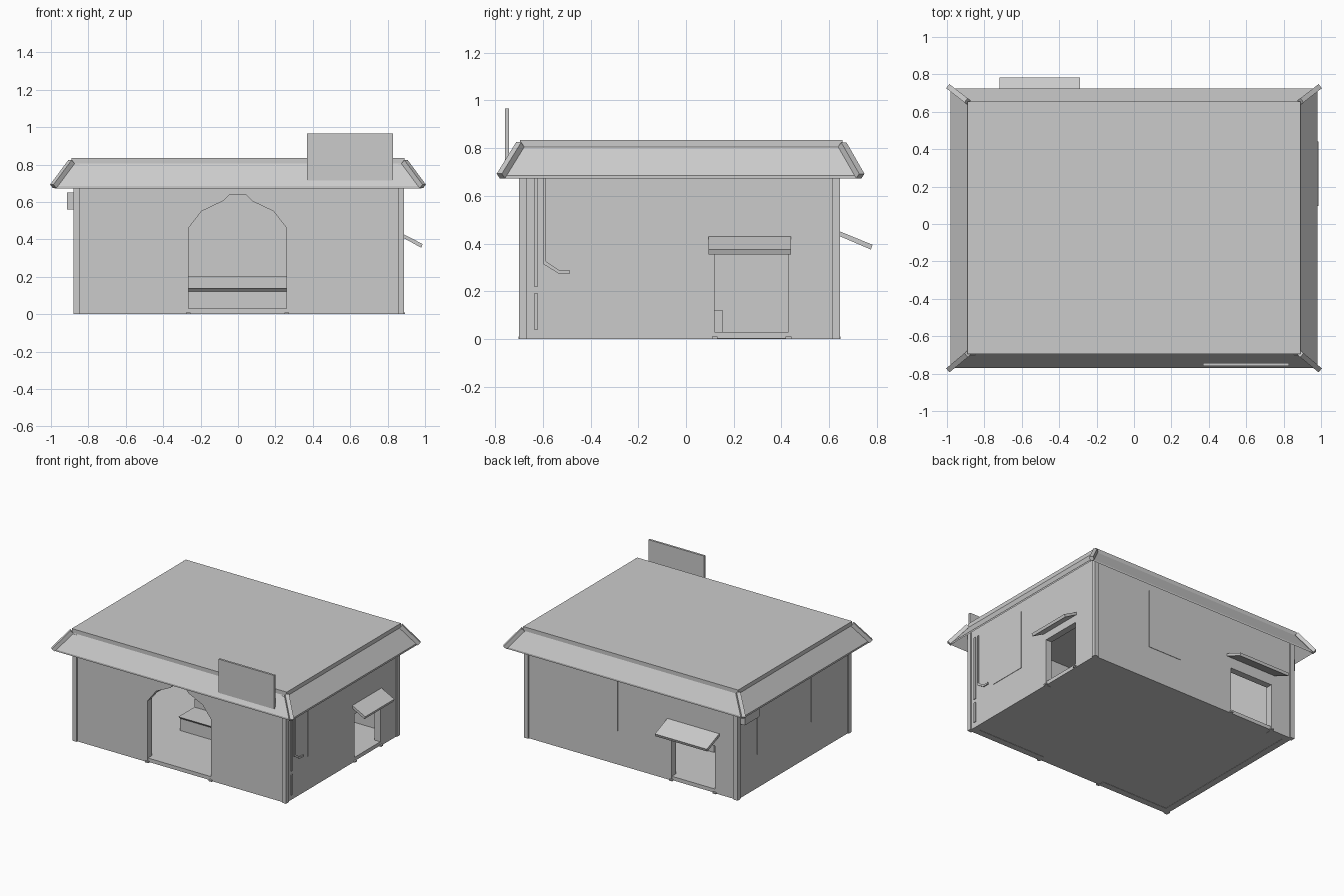
import bpy, bmesh
from mathutils import Vector

cube = bpy.data.objects.get("Cube")
if cube:
    bpy.data.objects.remove(cube)

GREY = bpy.data.materials.new("plain_grey")
GREY.use_nodes = True
COLOUR = (0.6, 0.6, 0.6, 1)
GREY.diffuse_color = COLOUR
GREY.node_tree.nodes["Principled BSDF"].inputs["Base Color"].default_value = COLOUR

# Outer wall planes and shared sizes
LEFT, RIGHT, FRONT, BACK = 0.88, -0.87, -0.69, 0.635
THICK, WALL_TOP, FLOOR = 0.05, 0.8, 0.03


def finish(name, bm):
    bmesh.ops.recalc_face_normals(bm, faces=bm.faces)
    mesh = bpy.data.meshes.new(name)
    bm.to_mesh(mesh)
    bm.free()
    mesh.materials.append(GREY)
    obj = bpy.data.objects.new(name, mesh)
    bpy.context.collection.objects.link(obj)
    return obj


def box(name, x, y, z):
    bm = bmesh.new()
    bmesh.ops.create_cube(bm, size=1)
    for v in bm.verts:
        v.co = [r[0] if c < 0 else r[1] for c, r in zip(v.co, (x, y, z))]
    return finish(name, bm)


def prism(name, outline, axis, start, end):
    """Extrude an outline along x or y; its points are (other axis, z)."""
    bm = bmesh.new()
    place = (lambda p: (start, p[0], p[1])) if axis == "x" else (lambda p: (p[0], start, p[1]))
    face = bm.faces.new([bm.verts.new(place(p)) for p in outline])
    out = bmesh.ops.extrude_face_region(bm, geom=[face])
    step = Vector((end - start, 0, 0)) if axis == "x" else Vector((0, end - start, 0))
    bmesh.ops.translate(bm, vec=step, verts=[g for g in out["geom"] if isinstance(g, bmesh.types.BMVert)])
    return finish(name, bm)


def beam(name, a, b, width, height):
    a, b = Vector(a), Vector(b)
    obj = box(name, (-width / 2, width / 2), (-height / 2, height / 2), (0, (b - a).length))
    obj.rotation_mode = "QUATERNION"
    obj.rotation_quaternion = (b - a).to_track_quat("Z", "Y")
    obj.location = a
    return obj


def wall_outline(low, high, opening=()):
    return [(low, 0), *opening, (high, 0), (high, WALL_TOP), (low, WALL_TOP)]


def doorway(low, high, top=0.355):
    return [(low, 0), (low, top), (high, top), (high, 0)]


# Walls with their openings
arch = [(-0.265, 0), (-0.265, 0.46), (-0.195, 0.55), (-0.08, 0.605), (-0.045, 0.64),
        (0.04, 0.64), (0.075, 0.605), (0.19, 0.55), (0.26, 0.46), (0.26, 0)]
SIDE_DOOR, BACK_DOOR = (0.12, 0.43), (-0.685, -0.325)
prism("front_wall", wall_outline(RIGHT, LEFT, arch), "y", FRONT, FRONT + THICK)
prism("back_wall", wall_outline(RIGHT, LEFT, doorway(*BACK_DOOR)), "y", BACK - THICK, BACK)
inner = (FRONT + THICK, BACK - THICK)
prism("left_wall", wall_outline(*inner, doorway(*SIDE_DOOR)), "x", LEFT - THICK, LEFT)
prism("right_wall", wall_outline(*inner), "x", RIGHT, RIGHT + THICK)
box("floor", (RIGHT + 0.003, LEFT - 0.003), (FRONT + 0.003, BACK - 0.003), (0.002, FLOOR))

# Corner posts
for x, xname in ((-0.88, "right"), (0.855, "left")):
    for y, yname in ((-0.7, "front"), (0.613, "back")):
        box(f"{yname}_{xname}_post", (x, x + 0.033), (y, y + 0.033), (0, WALL_TOP))

# Window panels, nearly flush with the walls
PANEL, GAP = (0.25, 0.69), 0.003
for n, span in enumerate(((-0.73, -0.435), (0.43, 0.72))):
    box(f"front_window_{n}", span, (FRONT - GAP, FRONT), PANEL)
for n, span in enumerate(((-0.52, -0.235), (0.11, 0.4))):
    box(f"right_window_{n}", (RIGHT - GAP, RIGHT), span, PANEL)
box("left_window", (LEFT, LEFT + GAP), (-0.435, -0.14), PANEL)
box("back_window", (0.12, 0.4), (BACK, BACK + GAP), PANEL)

# Flat roof deck
IN_X, IN_Y = (-0.89, 0.89), (-0.695, 0.655)
OUT_X, OUT_Y = (-0.98, 0.98), (-0.77, 0.725)
box("roof_deck", IN_X, IN_Y, (0.785, 0.835))

# Sloping eaves: a closed ring swept round the deck
bm = bmesh.new()
rings = []
for t, z in ((0, 0.805), (1, 0.685), (1, 0.672), (0, 0.786)):
    mix = lambda a, b: a + (b - a) * t
    corners = ((0, 0), (1, 0), (1, 1), (0, 1))
    rings.append([bm.verts.new((mix(IN_X[i], OUT_X[i]), mix(IN_Y[j], OUT_Y[j]), z)) for i, j in corners])
for r in range(4):
    a, b = rings[r], rings[(r + 1) % 4]
    for c in range(4):
        d = (c + 1) % 4
        bm.faces.new((a[c], a[d], b[d], b[c]))
finish("eaves", bm)

# Hip beams on the four corners
for i, xname in enumerate(("right", "left")):
    for j, yname in enumerate(("front", "back")):
        beam(f"{yname}_{xname}_hip", (IN_X[i], IN_Y[j], 0.815),
             (OUT_X[i] * 1.008, OUT_Y[j] * 1.008, 0.683), 0.028, 0.028)

# Blank roof board
box("roof_board", (0.37, 0.83), (-0.758, -0.742), (0.715, 0.967))


# Door awnings
def awning(name, axis, wall, reach, span, top, drop):
    outline = [(wall, top), (wall + reach, top - drop),
               (wall + reach - 0.007, top - drop - 0.02), (wall, top - 0.02)]
    prism(name, outline, axis, *span)


awning("back_awning", "x", BACK, 0.147, (-0.72, -0.29), 0.455, 0.06)
side = [(LEFT, 0.43), (0.987, 0.375), (0.98, 0.355), (LEFT, 0.41)]
prism("side_awning", side, "y", 0.095, 0.44)

# Small feet beside each opening
FOOT = 0.012
for n, x in enumerate((-0.265, 0.26)):
    box(f"front_foot_{n}", (x - FOOT, x + FOOT), (FRONT - FOOT, FRONT + FOOT), (0, 0.01))
for n, x in enumerate(BACK_DOOR):
    box(f"back_foot_{n}", (x - FOOT, x + FOOT), (BACK - FOOT, BACK + FOOT), (0, 0.01))
for n, y in enumerate(SIDE_DOOR):
    box(f"side_foot_{n}", (LEFT - FOOT, LEFT + FOOT), (y - FOOT, y + FOOT), (0, 0.01))

# Counter inside the arch
counter = [(-0.2, FLOOR), (-0.2, 0.12), (-0.22, 0.14), (-0.03, 0.14), (-0.03, 0.2),
           (0, 0.2), (0, 0.12), (0.155, 0.12), (0.155, FLOOR)]
prism("counter", counter, "x", -0.34, 0.4)

# Wall box and pipes
box("wall_box", (-0.915, RIGHT), (0.44, 0.61), (0.56, 0.65))
box("pipe_lower", (LEFT, LEFT + 0.008), (-0.638, -0.62), (0.04, 0.19))
box("pipe_upper", (LEFT, LEFT + 0.008), (-0.638, -0.62), (0.22, 0.7))
bend = [(-0.6, 0.7), (-0.6, 0.315), (-0.535, 0.275), (-0.487, 0.275),
        (-0.487, 0.288), (-0.53, 0.288), (-0.587, 0.325), (-0.587, 0.7)]
prism("bent_pipe", bend, "x", LEFT, LEFT + 0.008)
